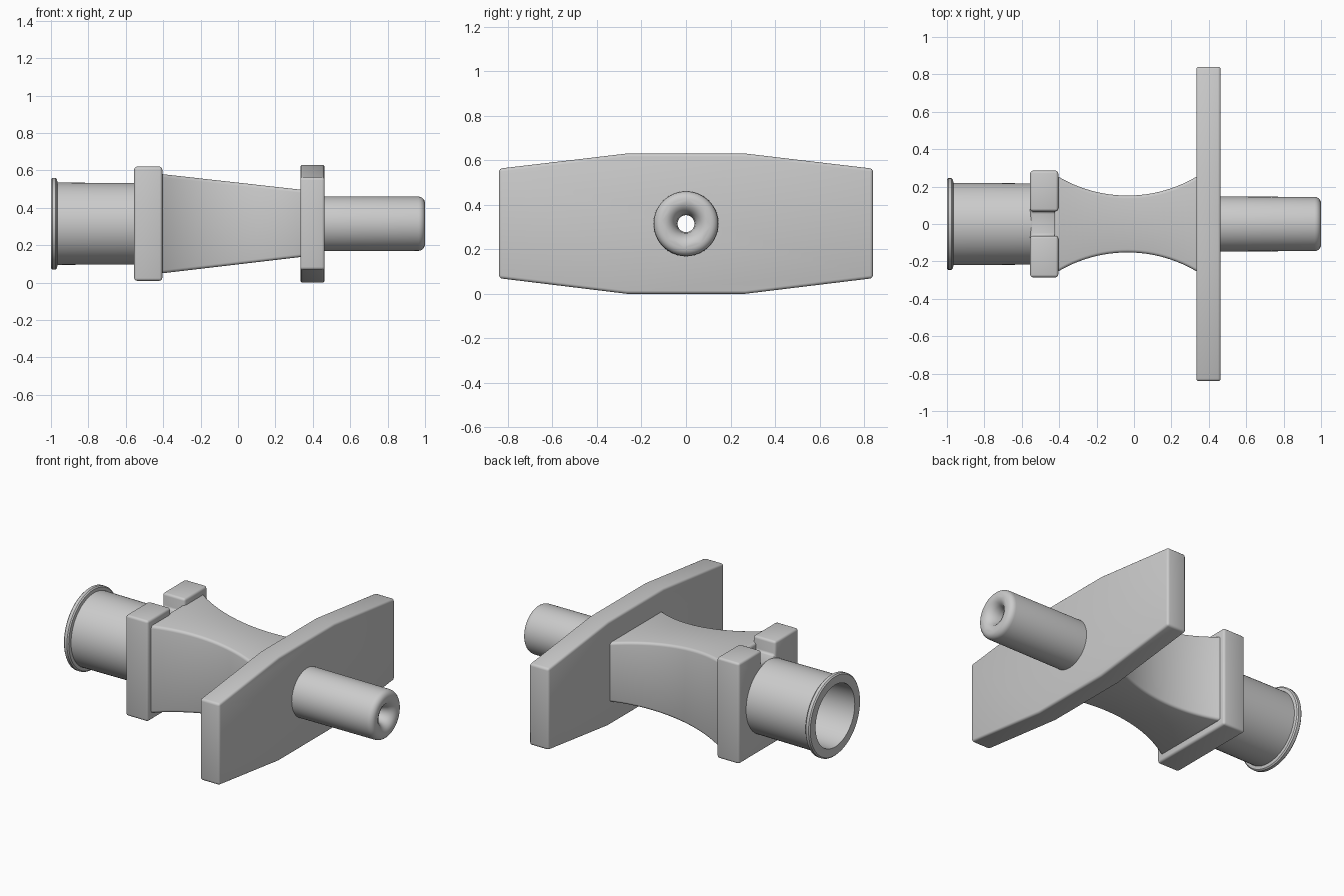
import bpy, bmesh
from math import cos, sin, pi, sqrt

if "Cube" in bpy.data.objects:
    bpy.data.objects.remove(bpy.data.objects["Cube"])

ZC = 0.315   # height of the shared x axis


def loft(name, sections):
    """Closed solid skinned through rings that have equal point counts."""
    bm = bmesh.new()
    rings = [[bm.verts.new(p) for p in s] for s in sections]
    n = len(rings[0])
    for a, b in zip(rings, rings[1:]):
        for i in range(n):
            j = (i + 1) % n
            bm.faces.new((a[i], a[j], b[j], b[i]))
    bm.faces.new(rings[0])
    bm.faces.new(rings[-1])
    bmesh.ops.recalc_face_normals(bm, faces=bm.faces)
    me = bpy.data.meshes.new(name)
    bm.to_mesh(me)
    bm.free()
    ob = bpy.data.objects.new(name, me)
    bpy.context.collection.objects.link(ob)
    return ob


def lathe(name, profile, n=64):
    """Solid of revolution about the x axis from (x, radius) points."""
    return loft(name, [[(x, r * cos(2 * pi * i / n), ZC + r * sin(2 * pi * i / n))
                        for i in range(n)] for x, r in profile])


def prism(name, outline, x0, x1):
    return loft(name, [[(x, y, z) for y, z in outline] for x in (x0, x1)])


def fillet(cx, cr, r, a0, a1, n=5):
    return [(cx + r * cos(a0 + (a1 - a0) * i / n), cr + r * sin(a0 + (a1 - a0) * i / n))
            for i in range(n + 1)]


# Stepped bore running the full length (helper)
bore = lathe("bore_cutter", [(-1.05, 0.19), (-0.99, 0.187), (-0.34, 0.16), (-0.29, 0.04),
                             (0.90, 0.038), (0.94, 0.043), (0.97, 0.053), (0.99, 0.07),
                             (1.0, 0.09), (1.05, 0.09)])
bore.hide_render = True
bore.hide_viewport = False


def finish(ob, bevel=0.0):
    """Round the edges, drill the bore, shade smooth."""
    if bevel:
        m = ob.modifiers.new("round", 'BEVEL')
        m.width, m.segments, m.limit_method = bevel, 3, 'ANGLE'
        m.angle_limit = 0.6
    m = ob.modifiers.new("drill", 'BOOLEAN')
    m.operation, m.solver, m.object = 'DIFFERENCE', 'EXACT', bore
    bpy.ops.object.select_all(action='DESELECT')
    ob.select_set(True)
    bpy.context.view_layer.objects.active = ob
    for m in list(ob.modifiers):
        bpy.ops.object.modifier_apply(modifier=m.name)
    bpy.ops.object.shade_smooth_by_angle(angle=0.6)


# Socket barrel with end flange
finish(lathe("socket_barrel", [(-1.0, 0.238), (-0.993, 0.245), (-0.975, 0.245), (-0.968, 0.238),
                               (-0.965, 0.22), (-0.5, 0.217)]))

# Collar block with a slot in its top
finish(prism("collar_block", [(-0.285, 0.01), (0.285, 0.01), (0.285, 0.62), (0.068, 0.62),
                              (0.068, 0.535), (-0.063, 0.535), (-0.063, 0.62), (-0.285, 0.62)],
             -0.555, -0.405), 0.014)

# Waisted grip body: concave sides, tapering height
R, xm = 0.725, -0.035
rings = []
for i in range(25):
    x = -0.425 + (0.36 + 0.425) * i / 24
    w = 0.152 + R - sqrt(R * R - (x - xm) ** 2)
    t = (x + 0.405) / 0.74
    top, bot = 0.58 - 0.083 * t, 0.05 + 0.087 * t
    rings.append([(x, -w, bot), (x, w, bot), (x, w, top), (x, -w, top)])
finish(loft("grip_body", rings), 0.016)

# Wide finger plate
finish(prism("finger_plate", [(-0.84, 0.07), (-0.265, 0.0), (0.265, 0.0), (0.84, 0.07),
                              (0.84, 0.562), (0.265, 0.63), (-0.265, 0.63), (-0.84, 0.562)],
             0.333, 0.463), 0.014)

# Outlet tube with rounded tip
finish(lathe("outlet_tube", [(0.40, 0.147)] + fillet(0.965, 0.11, 0.035, pi / 2, 0)))
